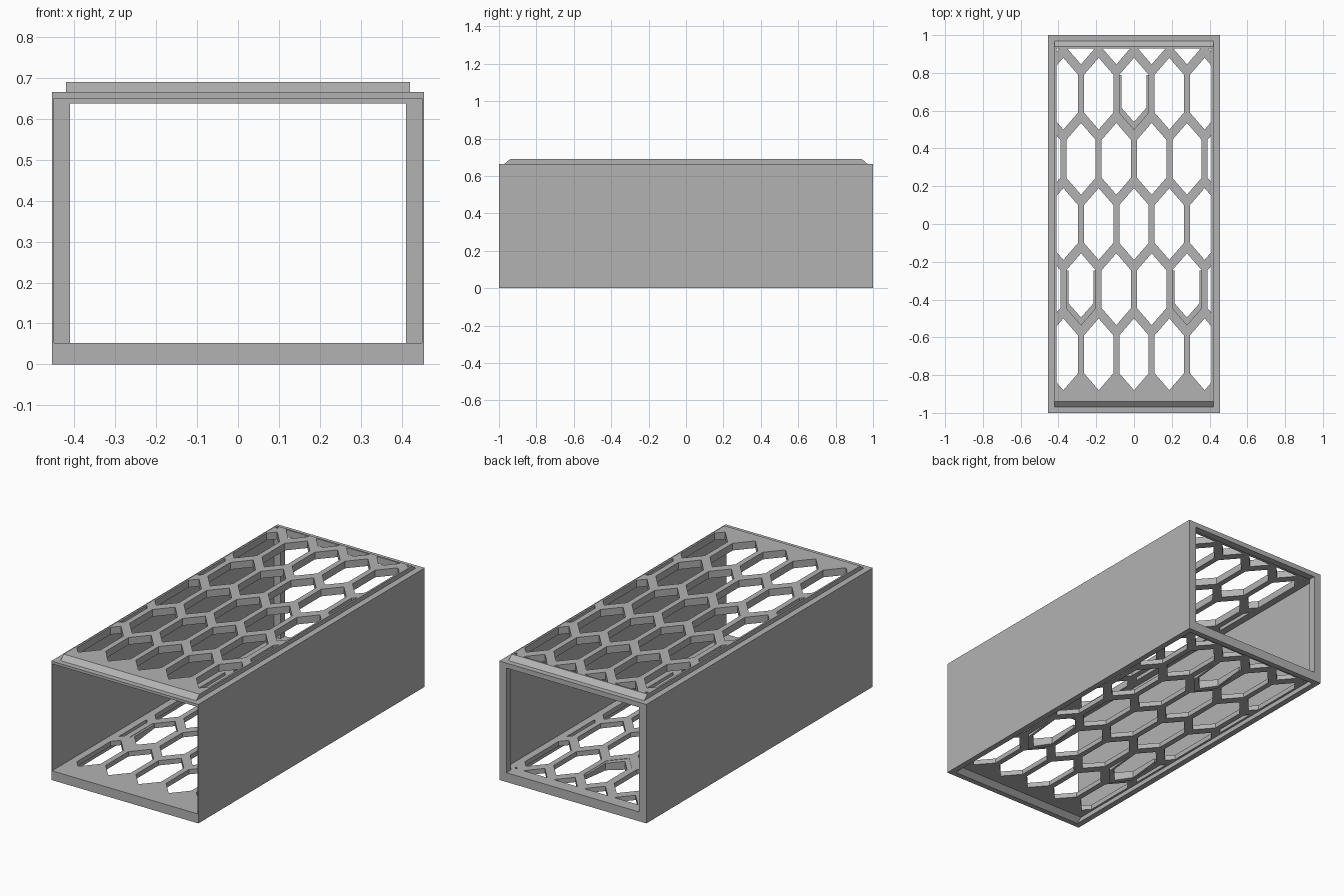
import bpy
import bmesh

cube = bpy.data.objects.get("Cube")
if cube:
    bpy.data.objects.remove(cube, do_unlink=True)

grey = bpy.data.materials.new("plain grey")
grey.use_nodes = True
grey.diffuse_color = (0.45, 0.45, 0.45, 1)
grey.node_tree.nodes["Principled BSDF"].inputs["Base Color"].default_value = (0.45, 0.45, 0.45, 1)

HALF_X, HALF_Z = 0.455, 0.665
FLOOR, CEILING = 0.052, 0.65
PITCH_X, PITCH_Y = 0.187, 0.345
HEX = [(0, -0.19), (0.078, -0.1), (0.078, 0.1), (0, 0.19), (-0.078, 0.1), (-0.078, -0.1)]


def add_prism(bm, low, high):
    """Close a solid between two matching loops of points."""
    a = [bm.verts.new(p) for p in low]
    b = [bm.verts.new(p) for p in high]
    bm.faces.new(a[::-1])
    bm.faces.new(b)
    n = len(a)
    for i in range(n):
        j = (i + 1) % n
        bm.faces.new((a[i], a[j], b[j], b[i]))


def finish(name, bm):
    bmesh.ops.recalc_face_normals(bm, faces=bm.faces)
    mesh = bpy.data.meshes.new(name)
    bm.to_mesh(mesh)
    bm.free()
    mesh.materials.append(grey)
    obj = bpy.data.objects.new(name, mesh)
    bpy.context.collection.objects.link(obj)
    return obj


def side_profile(name, half_x, profile):
    """Extrude a (y, z) profile across the width."""
    bm = bmesh.new()
    add_prism(bm, [(-half_x, y, z) for y, z in profile], [(half_x, y, z) for y, z in profile])
    return finish(name, bm)


def block(name, half_x, y0, y1, z0, z1):
    return side_profile(name, half_x, [(y0, z0), (y1, z0), (y1, z1), (y0, z1)])


def combine(target, tool, operation):
    mod = target.modifiers.new(tool.name, "BOOLEAN")
    mod.operation, mod.solver, mod.object = operation, "EXACT", tool
    tool.hide_render = True
    bpy.context.view_layer.update()
    result = target.evaluated_get(bpy.context.evaluated_depsgraph_get())
    mesh = bpy.data.meshes.new_from_object(result)
    target.modifiers.clear()
    target.data = mesh
    bpy.data.objects.remove(tool, do_unlink=True)


def clip(points, axis, limit, sign):
    """Keep the part of a polygon where sign * coordinate <= limit."""
    out = []
    for i, p in enumerate(points):
        q = points[(i + 1) % len(points)]
        dp, dq = sign * p[axis] - limit, sign * q[axis] - limit
        if dp <= 0:
            out.append(p)
        if dp * dq < 0:
            t = dp / (dp - dq)
            out.append((p[0] + (q[0] - p[0]) * t, p[1] + (q[1] - p[1]) * t))
    return out


# Sleeve: outer block with a raised stacking pad on top
sleeve = block("sleeve", HALF_X, -1, 1, 0, HALF_Z)
pad = side_profile("pad", 0.42, [(-0.97, 0.64), (0.97, 0.64), (0.97, HALF_Z),
                                 (0.94, 0.69), (-0.94, 0.69), (-0.97, HALF_Z)])
combine(sleeve, pad, "UNION")

# Cavity open at the front, smaller opening through the back rim
combine(sleeve, block("cavity", 0.45, -1.1, 0.96, FLOOR, CEILING), "DIFFERENCE")
combine(sleeve, block("back_opening", 0.41, 0.9, 1.1, FLOOR, 0.637), "DIFFERENCE")

# Matching recess under the floor
recess = side_profile("recess", 0.422, [(-0.97, -0.05), (0.97, -0.05), (0.97, 0),
                                        (0.94, 0.025), (-0.94, 0.025), (-0.97, 0)])
combine(sleeve, recess, "DIFFERENCE")

# Stretched honeycomb holes through roof and floor, trimmed to a border
bm = bmesh.new()
for row in range(-2, 4):
    shift = PITCH_X / 2 if row % 2 else 0
    for col in range(-3, 4):
        loop = [(x + col * PITCH_X + shift, y + row * PITCH_Y) for x, y in HEX]
        for axis, limit, sign in ((0, 0.41, 1), (0, 0.41, -1), (1, 0.93, 1)):
            loop = clip(loop, axis, limit, sign)
        if len(loop) > 2:
            add_prism(bm, [(x, y, -0.1) for x, y in loop], [(x, y, 0.8) for x, y in loop])
combine(sleeve, finish("honeycomb_cutter", bm), "DIFFERENCE")

# Three tapered collars inside floor holes
OUTER = [(-0.078, 0.1), (-0.078, -0.1), (0, -0.19), (0.078, -0.1), (0.078, 0.1)]
INNER = [(-0.066, 0.1), (-0.066, -0.075), (0, -0.15), (0.066, -0.075), (0.066, 0.1)]
spots = [("back", 0, 2 * PITCH_Y), ("right", -1.5 * PITCH_X, -PITCH_Y), ("left", 1.5 * PITCH_X, -PITCH_Y)]
for side, cx, cy in spots:
    bm = bmesh.new()
    outline = OUTER + INNER[::-1]
    top = [bm.verts.new((cx + x, cy + y, FLOOR - 0.002)) for x, y in outline]
    low = [bm.verts.new((cx + x, cy + y, max(0.003, 0.018 + 0.1 * y))) for x, y in outline]
    n = len(outline)
    for i in range(n):
        j = (i + 1) % n
        bm.faces.new((low[i], low[j], top[j], top[i]))
    for i in range(4):
        for ring in (top, low):
            bm.faces.new((ring[i], ring[i + 1], ring[n - 2 - i], ring[n - 1 - i]))
    finish(side + "_collar", bm)
